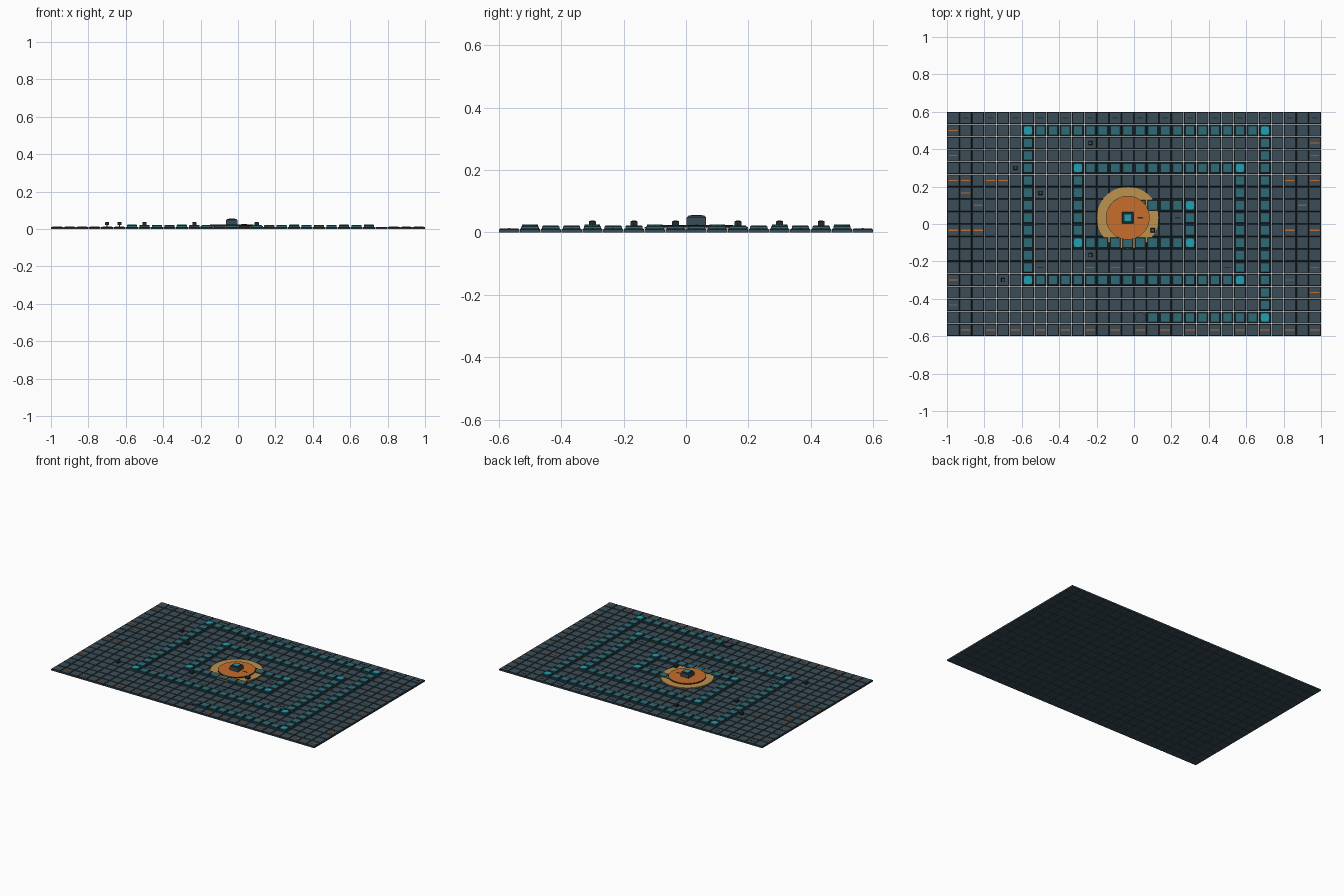
import bpy, bmesh, math
from mathutils import Matrix

if "Cube" in bpy.data.objects:
    bpy.data.objects.remove(bpy.data.objects["Cube"])

CELL = 2 / 30


def cx(i):
    return -1 + (i + 0.5) * CELL


def cy(j):
    return -0.6 + (j + 0.5) * CELL


def material(name, rgb):
    m = bpy.data.materials.new(name)
    m.diffuse_color = (*rgb, 1)
    m.use_nodes = True
    m.node_tree.nodes["Principled BSDF"].inputs["Base Color"].default_value = m.diffuse_color
    return m


SLATE = material("slate", (0.044, 0.073, 0.096))
DARK = material("dark_slate", (0.014, 0.024, 0.031))
TEAL = material("teal", (0.028, 0.147, 0.181))
CYAN = material("cyan", (0.014, 0.35, 0.45))
TAN = material("tan", (0.515, 0.287, 0.074))
ORANGE = material("orange", (0.578, 0.153, 0.025))
GREY = material("light_slate", (0.11, 0.16, 0.19))


def slab(bm, x, y, z0, z1, w, d, chamfer=0.0):
    """Block with a chamfered upper rim; the rim gets the second material."""
    rings = [(z0, 0), (z1, 0)]
    if chamfer:
        rings = [(z0, 0), (z1 - chamfer, 0), (z1, chamfer)]
    loops = []
    for z, inset in rings:
        a, b = w / 2 - inset, d / 2 - inset
        loops.append([bm.verts.new((x + sx * a, y + sy * b, z))
                      for sx, sy in ((-1, -1), (1, -1), (1, 1), (-1, 1))])
    bm.faces.new(loops[0][::-1])
    bm.faces.new(loops[-1])
    for lo, hi in zip(loops, loops[1:]):
        for k in range(4):
            n = (k + 1) % 4
            f = bm.faces.new((lo[k], lo[n], hi[n], hi[k]))
            f.normal_update()
            f.material_index = 1 if 0.1 < f.normal.z < 0.9 else 0


def disc(bm, x, y, z0, z1, r, sides, r_top=None):
    bmesh.ops.create_cone(bm, cap_ends=True, segments=sides, radius1=r,
                          radius2=r_top or r, depth=z1 - z0,
                          matrix=Matrix.Translation((x, y, (z0 + z1) / 2)))


def finish(name, bm, *mats):
    me = bpy.data.meshes.new(name)
    bm.to_mesh(me)
    bm.free()
    for m in mats:
        me.materials.append(m)
    ob = bpy.data.objects.new(name, me)
    bpy.context.collection.objects.link(ob)
    return ob


# Floor tiles with hairline gaps
bm = bmesh.new()
for i in range(30):
    for j in range(18):
        slab(bm, cx(i), cy(j), 0, 0.012, CELL - 0.0016, CELL - 0.0016, 0.0028)
finish("floor_tiles", bm, SLATE, DARK)

# Spiral track: corner cells joined by straight runs
corners = [(16, 1), (25, 1), (25, 16), (6, 16), (6, 4), (23, 4), (23, 13),
           (10, 13), (10, 7), (19, 7), (19, 10), (15, 10)]
track = []
for (a, b), (c, d) in zip(corners, corners[1:]):
    n = max(abs(c - a), abs(d - b))
    for k in range(n):
        track.append((a + (c - a) * k // n, b + (d - b) * k // n))
track.append(corners[-1])
bm = bmesh.new()
for i, j in track:
    slab(bm, cx(i), cy(j), 0.012, 0.022, 0.055, 0.055, 0.003)
finish("track_plates", bm, TEAL, DARK)

# Bright markers on the track corners
bm = bmesh.new()
for i, j in corners[1:-1]:
    disc(bm, cx(i), cy(j), 0.022, 0.025, 0.025, 8)
finish("corner_markers", bm, CYAN)

# Start pad
bm = bmesh.new()
disc(bm, cx(15), cy(1), 0.012, 0.016, 0.029, 16)
finish("start_pad_rim", bm, DARK)
bm = bmesh.new()
disc(bm, cx(15), cy(1), 0.016, 0.018, 0.026, 16)
finish("start_pad", bm, SLATE)

# Round central dais
hx, hy = cx(14), cy(9)
for name, z0, z1, r, mat in (("dais_lower", 0.012, 0.0175, 0.166, TAN),
                             ("dais_seam", 0.0175, 0.0235, 0.117, DARK),
                             ("dais_upper", 0.0175, 0.0245, 0.1145, ORANGE)):
    bm = bmesh.new()
    disc(bm, hx, hy, z0, z1, r, 48)
    finish(name, bm, mat)

# Central tower with dark collar and glowing top
bm = bmesh.new()
slab(bm, hx, hy, 0.0245, 0.052, 0.062, 0.062, 0.004)
finish("tower", bm, SLATE, SLATE)
bm = bmesh.new()
slab(bm, hx, hy, 0.052, 0.054, 0.052, 0.052)
finish("tower_collar", bm, DARK)
bm = bmesh.new()
slab(bm, hx, hy, 0.054, 0.056, 0.036, 0.036)
finish("tower_light", bm, CYAN)

# Small hovering posts on thin stems
posts = [(11, 15), (5, 13), (7, 11), (11, 6), (4, 4), (16, 8)]
bm = bmesh.new()
caps = bmesh.new()
for i, j in posts:
    slab(bm, cx(i), cy(j), 0.012, 0.022, 0.004, 0.004)
    slab(bm, cx(i), cy(j), 0.021, 0.037, 0.022, 0.022, 0.002)
    slab(caps, cx(i), cy(j), 0.037, 0.038, 0.013, 0.013)
finish("posts", bm, DARK, DARK)
finish("post_caps", caps, SLATE)

# Thin line inlays on the floor
orange = [(0, 16), (0, 12), (1, 12), (3, 12), (4, 12), (1, 11), (0, 8), (1, 8),
          (2, 8), (0, 4), (29, 15), (25, 12), (27, 12), (29, 12), (27, 8),
          (29, 8), (29, 3)]
orange += [(i, 0) for i in range(1, 30, 2)]
grey = [(0, 14), (0, 2), (29, 14), (29, 5), (11, 5), (13, 5), (15, 5),
        (27, 4), (2, 10), (28, 10)]
dark = [(25, 15), (25, 12), (15, 9), (18, 9), (22, 5), (7, 5), (25, 6)]
dark += [(i, 17) for i in range(1, 30, 2)]
for name, cells, mat, w in (("orange_lines", orange, ORANGE, 0.05),
                            ("grey_lines", grey, GREY, 0.045),
                            ("dark_lines", dark, DARK, 0.03)):
    bm = bmesh.new()
    for i, j in cells:
        z = 0.0245 if (i, j) == (15, 9) else 0.012
        slab(bm, cx(i), cy(j), z, z + 0.0015, w, 0.006)
    finish(name, bm, mat)
